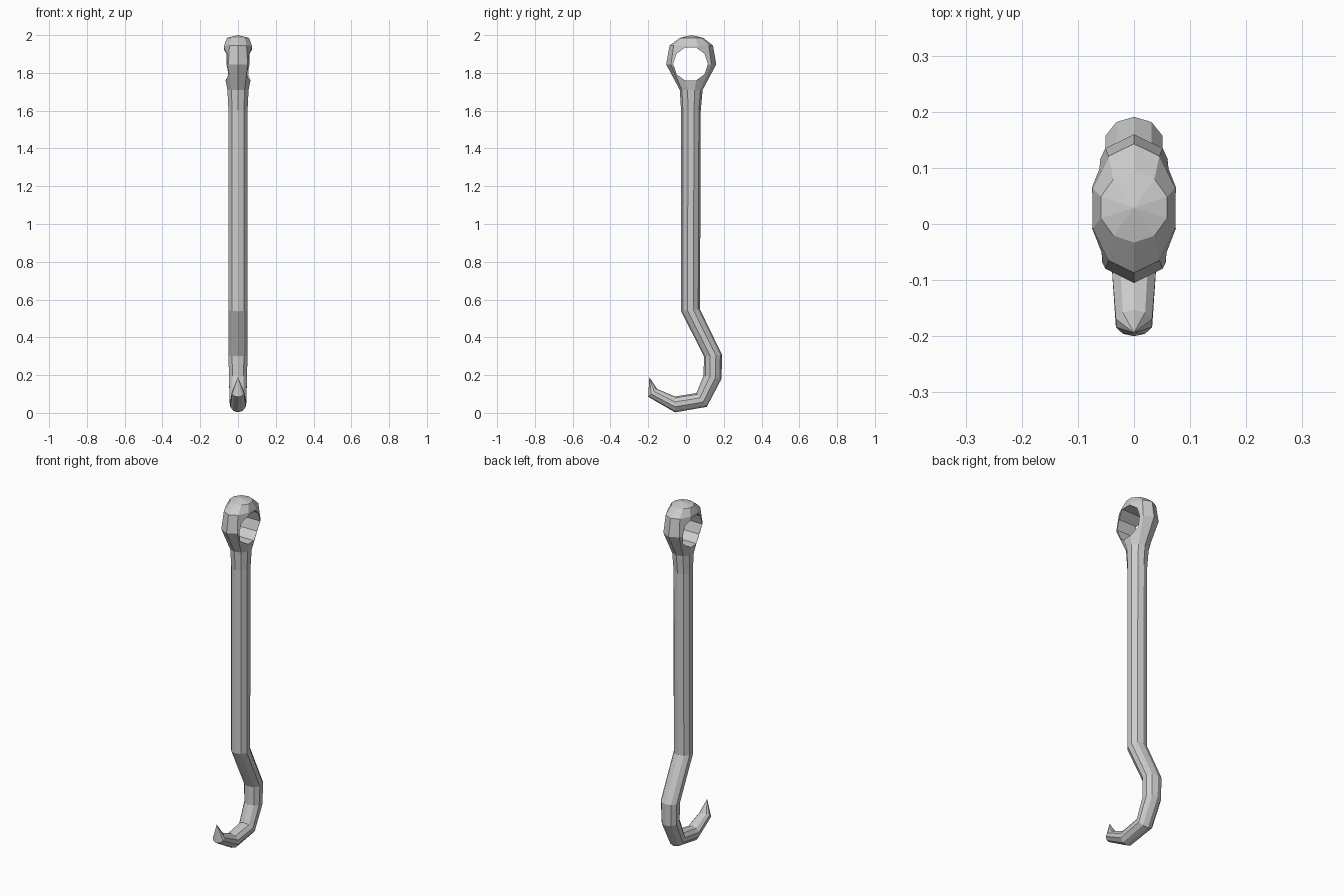
import bpy, bmesh, math
from mathutils import Vector

if "Cube" in bpy.data.objects:
    bpy.data.objects.remove(bpy.data.objects["Cube"])

SIDES = 10

# Cross-sections from the hook point up to the head:
# (inner y, z), (outer y, z), half width in x
rings = [
    ((-0.153, 0.127), (-0.200, 0.085), 0.034),
    ((-0.058, 0.087), (-0.058, 0.003), 0.043),
    ((0.055, 0.105), (0.110, 0.032), 0.047),
    ((0.093, 0.197), (0.188, 0.180), 0.050),
    ((0.095, 0.300), (0.191, 0.307), 0.053),
    ((-0.026, 0.538), (0.074, 0.548), 0.053),
    # shaft top and flared eye
    ((-0.026, 1.60), (0.078, 1.60), 0.053),
    ((-0.033, 1.71), (0.088, 1.71), 0.059),
    ((-0.105, 1.845), (0.160, 1.845), 0.087),
    ((-0.087, 1.945), (0.143, 1.945), 0.077),
    ((-0.033, 1.985), (0.092, 1.985), 0.062),
]
TIP = (0, -0.194, 0.19)
TOP = (0, 0.029, 2.0)


def mesh_object(name, bm):
    bmesh.ops.recalc_face_normals(bm, faces=bm.faces)
    me = bpy.data.meshes.new(name)
    bm.to_mesh(me)
    bm.free()
    ob = bpy.data.objects.new(name, me)
    bpy.context.collection.objects.link(ob)
    return ob


# Hook, shaft and head as one faceted sweep
bm = bmesh.new()
loops = []
for inner, outer, rx in rings:
    a, b = Vector((0, *inner)), Vector((0, *outer))
    mid, half = (a + b) / 2, (a - b) / 2
    loops.append([bm.verts.new(mid + half * math.cos(t) + Vector((rx * math.sin(t), 0, 0)))
                  for t in (2 * math.pi * k / SIDES for k in range(SIDES))])
for lo, hi in zip(loops, loops[1:]):
    for k in range(SIDES):
        n = (k + 1) % SIDES
        bm.faces.new((lo[k], lo[n], hi[n], hi[k]))
for loop, apex in ((loops[0], TIP), (loops[-1], TOP)):
    v = bm.verts.new(apex)
    for k in range(SIDES):
        bm.faces.new((loop[k], loop[(k + 1) % SIDES], v))
hook = mesh_object("hook", bm)

# Eye hole cut through the head along x
bpy.ops.mesh.primitive_cylinder_add(vertices=10, radius=0.092, depth=0.5,
                                    location=(0, 0.024, 1.847))
cutter = bpy.context.object
cutter.name = "eye_cutter"
# turn the prism so that corners point along y and flats face up and down
for v in cutter.data.vertices:
    x, y, z = v.co
    v.co = (z, y, x)
cutter.data.flip_normals()
cutter.hide_render = True

cut = hook.modifiers.new("eye_hole", 'BOOLEAN')
cut.operation = 'DIFFERENCE'
cut.solver = 'EXACT'
cut.object = cutter
bpy.ops.object.select_all(action='DESELECT')
hook.select_set(True)
bpy.context.view_layer.objects.active = hook
bpy.ops.object.modifier_apply(modifier=cut.name)
bpy.data.objects.remove(cutter, do_unlink=True)
